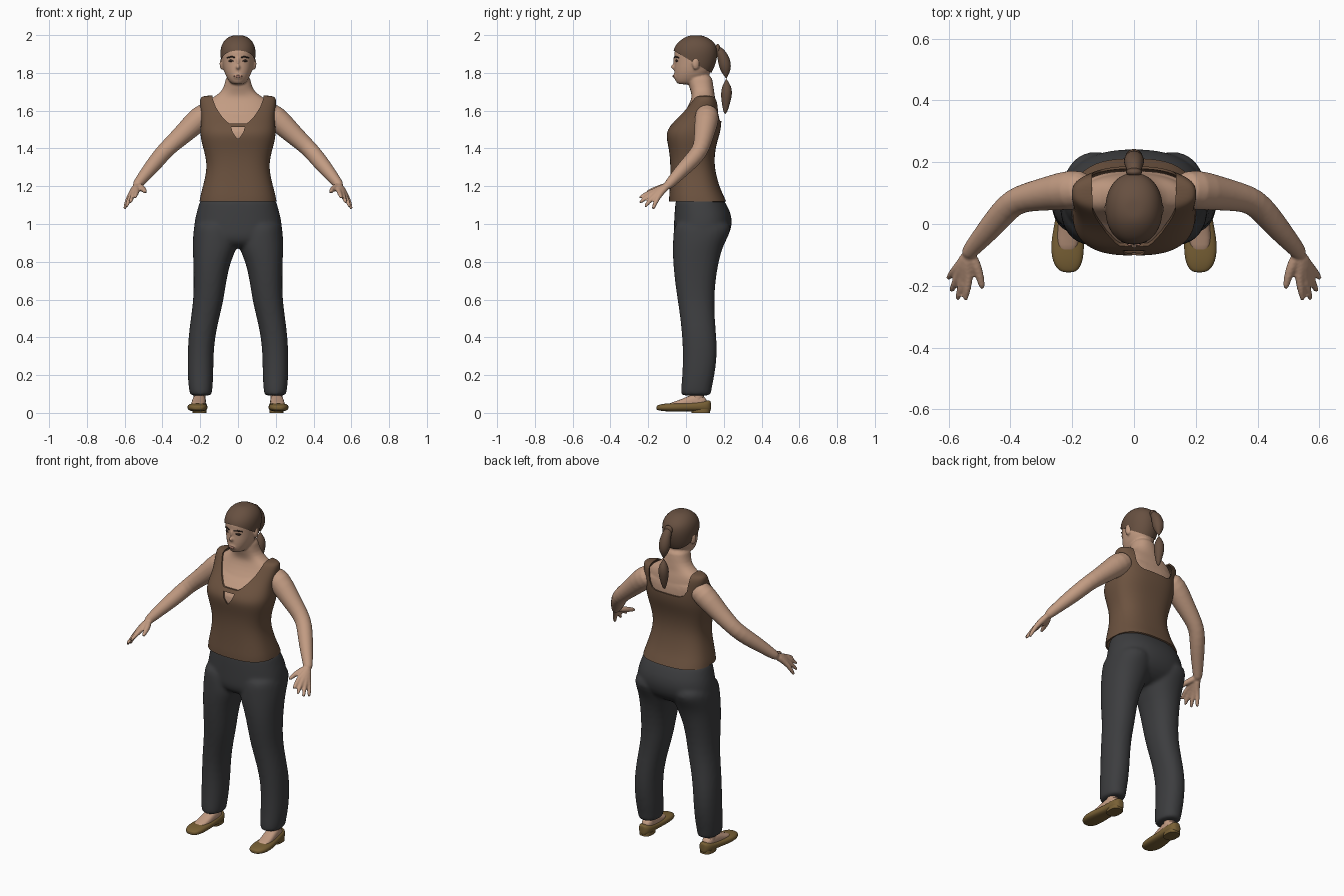
import bpy, bmesh, math
from mathutils import Vector, Matrix

if "Cube" in bpy.data.objects:
    bpy.data.objects.remove(bpy.data.objects["Cube"])


def material(name, col):
    m = bpy.data.materials.new(name)
    m.diffuse_color = (*col, 1)
    m.use_nodes = True
    m.node_tree.nodes["Principled BSDF"].inputs["Base Color"].default_value = m.diffuse_color
    return m


SKIN = material("skin", (0.54, 0.33, 0.225))
SHIRT = material("shirt_brown", (0.15, 0.085, 0.05))
HAIR = material("hair_brown", (0.135, 0.08, 0.052))
PANTS = material("charcoal_cloth", (0.046, 0.047, 0.05))
SHOE = material("olive_leather", (0.19, 0.118, 0.036))
DARK = material("dark_brown", (0.035, 0.022, 0.017))
LIP = material("lip_rose", (0.40, 0.20, 0.15))


def loft(bm, rings, cap_start=True, cap_end=True):
    vs = [[bm.verts.new(p) for p in r] for r in rings]
    n = len(vs[0])
    for a, b in zip(vs, vs[1:]):
        for i in range(n):
            bm.faces.new((a[i], a[(i + 1) % n], b[(i + 1) % n], b[i]))
    if cap_start:
        bm.faces.new(vs[0][::-1])
    if cap_end:
        bm.faces.new(vs[-1])


def oval(x0, x1, y0, y1, z, p=2.0, n=28):
    """Horizontal superellipse filling the given rectangle."""
    pts = []
    for i in range(n):
        t = 2 * math.pi * i / n
        c, s = math.cos(t), math.sin(t)
        pts.append(Vector(((x0 + x1) / 2 + (x1 - x0) / 2 * math.copysign(abs(c) ** (2 / p), c),
                           (y0 + y1) / 2 + (y1 - y0) / 2 * math.copysign(abs(s) ** (2 / p), s), z)))
    return pts


def body(bm, secs, p=2.0, grow=0.0, **caps):
    loft(bm, [oval(-a - grow, a + grow, f - grow, b + grow, z, p) for z, a, f, b in secs], **caps)


def tube(bm, pts, n=12, side=1):
    """Round tube through (x, y, z, radius) points."""
    c = [Vector((side * p[0], p[1], p[2])) for p in pts]
    rings = []
    for i, p in enumerate(pts):
        d = c[min(i + 1, len(c) - 1)] - c[max(i - 1, 0)]
        q = d.to_track_quat('Z', 'Y')
        rings.append([c[i] + q @ Vector((p[3] * math.cos(2 * math.pi * k / n),
                                         p[3] * math.sin(2 * math.pi * k / n), 0)) for k in range(n)])
    loft(bm, rings)


def ball(bm, loc, size, turn=0.0):
    m = Matrix.Translation(loc) @ Matrix.Rotation(turn, 4, 'Z') @ Matrix.Diagonal((*size, 1))
    bmesh.ops.create_uvsphere(bm, u_segments=16, v_segments=10, radius=1, matrix=m)


def finish(name, bm, mat, subsurf=0, voxel=0, smooth=0, solid=0, cutters=()):
    bmesh.ops.recalc_face_normals(bm, faces=bm.faces)
    me = bpy.data.meshes.new(name)
    bm.to_mesh(me)
    bm.free()
    ob = bpy.data.objects.new(name, me)
    bpy.context.collection.objects.link(ob)
    if mat:
        me.materials.append(mat)
    if subsurf:
        ob.modifiers.new("round", 'SUBSURF').levels = subsurf
    if solid:
        m = ob.modifiers.new("thickness", 'SOLIDIFY')
        m.thickness, m.offset = solid, -1
    if voxel:
        m = ob.modifiers.new("merge", 'REMESH')
        m.mode, m.voxel_size = 'VOXEL', voxel
    if smooth:
        m = ob.modifiers.new("relax", 'SMOOTH')
        m.factor, m.iterations = 0.5, smooth
    for c in cutters:
        m = ob.modifiers.new("cut", 'BOOLEAN')
        m.operation, m.solver, m.object = 'DIFFERENCE', 'EXACT', c
    # apply the modifiers
    bpy.context.view_layer.update()
    new = bpy.data.meshes.new_from_object(ob.evaluated_get(bpy.context.evaluated_depsgraph_get()))
    ob.modifiers.clear()
    ob.data = new
    if mat:
        new.materials.clear()
        new.materials.append(mat)
        for o in bpy.context.selected_objects:
            o.select_set(False)
        ob.select_set(True)
        bpy.context.view_layer.objects.active = ob
        bpy.ops.object.shade_smooth_by_angle(angle=math.radians(50))
    return ob


def prism(name, half, y0, y1):
    """Cutter: half outline in x-z, mirrored, run along y."""
    out = half + [(-x, z) for x, z in reversed(half) if x]
    bm = bmesh.new()
    loft(bm, [[(x, y, z) for x, z in out] for y in (y0, y1)])
    ob = finish(name, bm, None)
    ob.hide_render = True
    return ob


# sections: height, half width, front y, back y
TORSO = [(1.12, .205, -.09, .213), (1.15, .2, -.09, .2), (1.2, .186, -.086, .176), (1.3, .162, -.082, .15),
         (1.38, .178, -.088, .153), (1.44, .196, -.101, .167), (1.49, .202, -.107, .183), (1.54, .196, -.068, .189),
         (1.58, .196, -.03, .186), (1.63, .203, .008, .18), (1.66, .203, .028, .172), (1.676, .193, .045, .155),
         (1.682, .15, .07, .13)]
NECK = [(1.655, .16, .025, .158), (1.675, .125, .03, .152), (1.70, .088, .026, .15), (1.74, .069, .012, .143),
        (1.80, .063, .0, .137)]
HEAD = [(1.738, .028, -.042, .05), (1.752, .046, -.056, .085), (1.79, .069, -.063, .125), (1.83, .08, -.063, .145),
        (1.87, .085, -.06, .157), (1.91, .089, -.065, .162), (1.95, .082, -.05, .155), (1.98, .06, -.015, .122),
        (1.994, .035, .012, .092), (1.999, .014, .035, .068)]

# skin: torso, neck, head, arms and hands merged
bm = bmesh.new()
body(bm, [t for t in TORSO if 1.25 < t[0] < 1.6], 2.6, -.014)
body(bm, [t for t in TORSO if 1.45 < t[0] < 1.64], 2.6, -.014)
body(bm, [(1.5, .185, -.075, .17), (1.56, .18, -.03, .172), (1.62, .178, .01, .165)] + NECK, 2.3)
body(bm, HEAD, 2.1)
tube(bm, [(0, -.052, 1.89, .008), (0, -.066, 1.86, .010), (0, -.077, 1.836, .013), (0, -.06, 1.822, .013)])
ball(bm, (0, -.052, 1.782), (.026, .016, .018))
ARM = [(.14, .11, 1.60, .058), (.2, .112, 1.565, .068), (.27, .1, 1.495, .057), (.34, .088, 1.432, .048),
       (.39, .073, 1.385, .045), (.43, .03, 1.335, .044), (.48, -.03, 1.275, .037), (.525, -.08, 1.22, .028),
       (.543, -.105, 1.195, .024)]
FINGERS = [((.532, -.17, 1.175), (.547, -.252, 1.135)), ((.55, -.172, 1.163), (.573, -.25, 1.108)),
           ((.566, -.162, 1.152), (.593, -.222, 1.085)), ((.577, -.146, 1.143), (.603, -.178, 1.073))]
for s in (1, -1):
    tube(bm, ARM, 16, s)
    for k, t in FINGERS:
        mid = Vector(k).lerp(Vector(t), .5)
        tube(bm, [(.535, -.09, 1.208, .02), (*Vector((.545, -.12, 1.19)).lerp(Vector(k), .4), .019),
                  (*k, .0145), (mid.x, mid.y, mid.z + .005, .0125), (*t, .0095)], 10, s)
    tube(bm, [(.53, -.095, 1.205, .02), (.508, -.14, 1.19, .018), (.497, -.175, 1.18, .014),
              (.489, -.215, 1.165, .01)], 10, s)
    ball(bm, (s * .086, .052, 1.848), (.011, .02, .032), s * .25)
finish("skin_upper_body", bm, SKIN, subsurf=1, voxel=.006, smooth=3)

# tank top with neckline and keyhole cut through
cuts = [prism("front_neck_cutter", [(-.135, 1.9), (-.135, 1.665), (-.118, 1.62), (-.09, 1.575), (-.06, 1.542),
                                    (-.045, 1.532)], -.5, .095),
        prism("back_neck_cutter", [(-.1352, 1.9), (-.1352, 1.65), (-.125, 1.585), (-.105, 1.555), (-.08, 1.545)],
              .094, .5),
        prism("keyhole_cutter", [(-.036, 1.513), (-.028, 1.485), (-.006, 1.452)], -.5, .03)]
bm = bmesh.new()
body(bm, TORSO, 2.6, cap_start=False)
finish("tank_top", bm, SHIRT, subsurf=2, solid=.008, cutters=cuts)
for c in cuts:
    bpy.data.objects.remove(c)

# trousers: hips and both legs merged
HIPS = [(1.135, .193, -.05, .19), (1.125, .202, -.055, .203), (1.08, .215, -.06, .228), (1.03, .229, -.063, .246),
        (.97, .236, -.066, .241), (.92, .236, -.067, .214), (.885, .19, -.04, .165), (.872, .12, 0, .12)]
LEG = [(1.02, .03, .225, -.055, .23), (.97, .012, .236, -.066, .241), (.92, .003, .24, -.069, .216),
       (.87, .006, .24, -.071, .192), (.8, .04, .237, -.069, .173), (.7, .062, .235, -.06, .156),
       (.6, .075, .236, -.045, .15), (.5, .1, .25, -.03, .152), (.4, .122, .263, -.02, .162),
       (.3, .13, .267, -.016, .165), (.2, .13, .267, -.02, .152), (.13, .135, .261, -.026, .136),
       (.1, .138, .255, -.027, .133), (.09, .142, .25, -.022, .128)]
bm = bmesh.new()
body(bm, HIPS, 2.3)
for s in (1, -1):
    loft(bm, [oval(min(s * i, s * o), max(s * i, s * o), f, b, z, 2.2) for z, i, o, f, b in LEG])
finish("trousers", bm, PANTS, subsurf=1, voxel=.011, smooth=4)


# hair cap trimmed along a sloping hairline
bm = bmesh.new()
body(bm, HEAD, 2.1, .006)
cap = finish("hair_cap", bm, HAIR, subsurf=2)
bm = bmesh.new()
bm.from_mesh(cap.data)
bmesh.ops.bisect_plane(bm, geom=bm.verts[:] + bm.edges[:] + bm.faces[:], plane_co=(0, -.06, 1.915),
                       plane_no=(0, .125, .21), clear_inner=True)
bm.to_mesh(cap.data)
bm.free()

# ponytail and its tie
bm = bmesh.new()
tube(bm, [(0, .145, 1.925, .018), (0, .172, 1.925, .022), (0, .198, 1.885, .032), (0, .213, 1.81, .037),
          (0, .217, 1.73, .036), (0, .212, 1.65, .026), (0, .207, 1.58, .007)], 16)
finish("ponytail", bm, HAIR, subsurf=2)
bm = bmesh.new()
ball(bm, (0, .168, 1.927), (.026, .014, .026))
finish("hair_tie", bm, HAIR)

# eyes, brows and lips
bm = bmesh.new()
for s in (1, -1):
    ball(bm, (s * .036, -.05, 1.864), (.016, .005, .006), s * .35)
    tube(bm, [(.016, -.0625, 1.882, .003), (.036, -.055, 1.886, .0045), (.058, -.038, 1.88, .003)], 8, s)
finish("eyes_and_brows", bm, DARK)
bm = bmesh.new()
ball(bm, (0, -.066, 1.782), (.023, .005, .006))
finish("lips", bm, LIP)


def arch(y, cx, w, z0, z1, n=16):
    """Upright rounded section of a shoe or foot."""
    pts = []
    for i in range(n):
        t = 2 * math.pi * i / n
        c, v = math.cos(t), math.sin(t)
        pts.append((cx + w * math.copysign(abs(c) ** .75, c), y,
                    (z0 + z1) / 2 + (z1 - z0) / 2 * math.copysign(abs(v) ** .75, v)))
    return pts


SHOES = [(-.157, .212, .016, .018, .036), (-.147, .213, .036, .013, .042), (-.115, .215, .052, .008, .05),
         (-.06, .215, .055, .006, .053), (0, .21, .048, .008, .053), (.06, .205, .043, .008, .06),
         (.11, .203, .038, .006, .066), (.127, .203, .024, .008, .066), (.132, .203, .012, .012, .06)]
FOOT = [(-.095, .215, .022, .02, .047), (-.07, .214, .036, .02, .058), (-.02, .21, .038, .02, .073),
        (.03, .206, .036, .02, .1), (.08, .203, .034, .02, .1), (.115, .203, .022, .02, .07)]
for s, side in ((1, "left"), (-1, "right")):
    # flat shoe with heel block
    bm = bmesh.new()
    loft(bm, [arch(y, s * x, w, a, b) for y, x, w, a, b in SHOES])
    finish(side + "_shoe", bm, SHOE, subsurf=2)
    bm = bmesh.new()
    loft(bm, [oval(s * .204 - .037, s * .204 + .037, .03, .127, z, 2.6) for z in (0, .02)])
    finish(side + "_heel", bm, SHOE)
    # instep and ankle
    bm = bmesh.new()
    loft(bm, [arch(y, s * x, w, a, b) for y, x, w, a, b in FOOT])
    tube(bm, [(.204, .06, .03, .036), (.204, .062, .08, .038), (.203, .062, .16, .04)], 16, s)
    finish(side + "_foot", bm, SKIN, subsurf=1)
